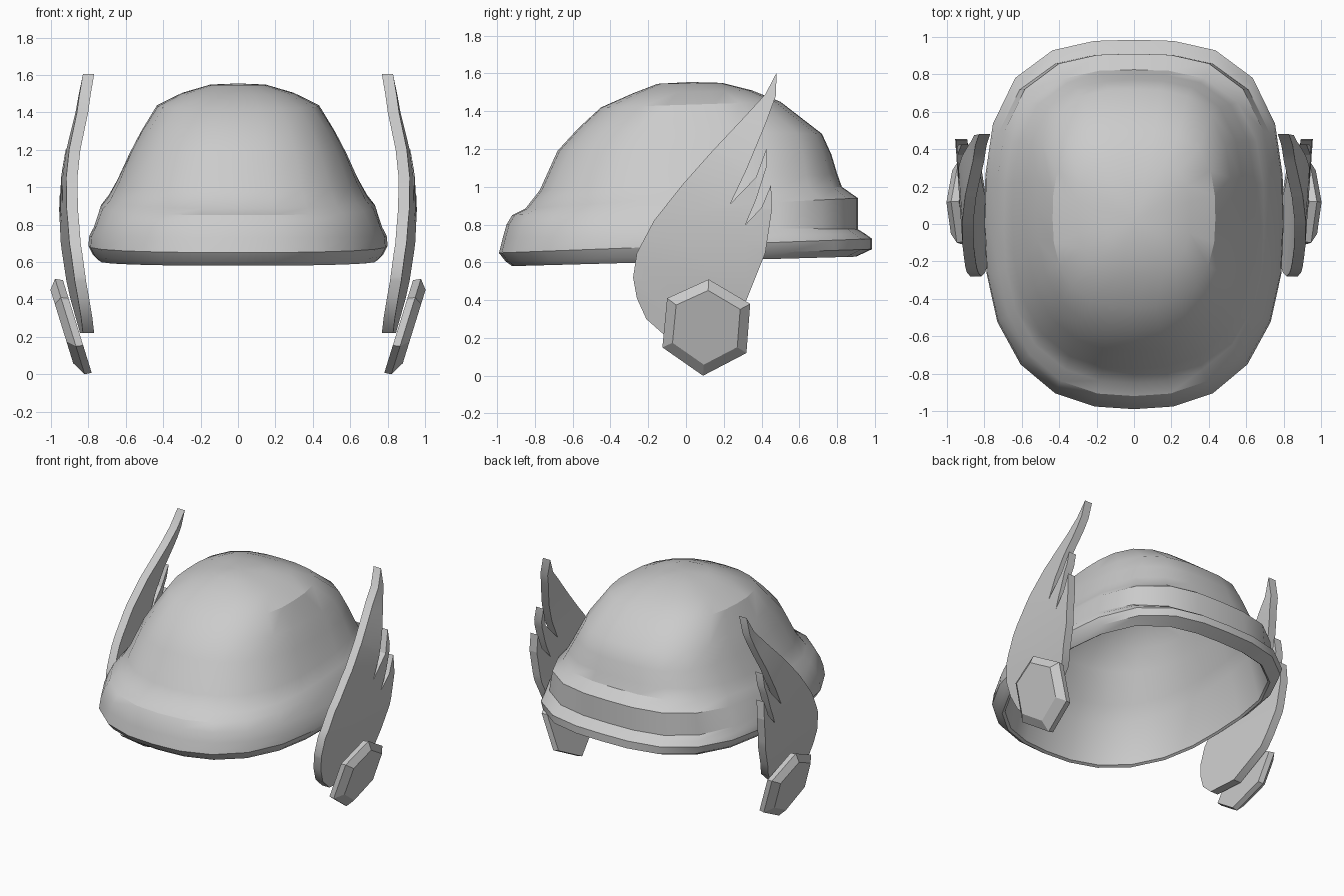
import bpy, bmesh, math
from mathutils import Vector

if "Cube" in bpy.data.objects:
    bpy.data.objects.remove(bpy.data.objects["Cube"])

GREY = (0.6, 0.6, 0.6, 1)
mat = bpy.data.materials.new("plain_grey")
mat.use_nodes = True
mat.diffuse_color = GREY
mat.node_tree.nodes["Principled BSDF"].inputs["Base Color"].default_value = GREY


def finish(name, bm, angle):
    bmesh.ops.recalc_face_normals(bm, faces=bm.faces)
    mesh = bpy.data.meshes.new(name)
    bm.to_mesh(mesh)
    bm.free()
    mesh.materials.append(mat)
    ob = bpy.data.objects.new(name, mesh)
    bpy.context.collection.objects.link(ob)
    bpy.ops.object.select_all(action='DESELECT')
    ob.select_set(True)
    bpy.context.view_layer.objects.active = ob
    bpy.ops.object.shade_smooth_by_angle(angle=math.radians(angle))
    return ob


def lerp_table(table, t):
    for (t0, v0), (t1, v1) in zip(table, table[1:]):
        if t <= t1:
            return v0 + (v1 - v0) * (t - t0) / (t1 - t0)
    return table[-1][1]


def oval(a, front, back, z_front, z_back, angle):
    """Point on a squarish oval that tilts from front to back."""
    c, s = math.cos(angle), math.sin(angle)
    n = 3.0 if s > 0 else 2.5
    r = (abs(c) ** n + abs(s) ** n) ** (-1 / n)
    t = (s * r + 1) / 2
    return Vector((a * c * r, front + (back - front) * t, z_front + (z_back - z_front) * t))


def bridge(bm, lower, upper):
    n = len(lower)
    for i in range(n):
        j = (i + 1) % n
        bm.faces.new((lower[i], lower[j], upper[j], upper[i]))


# Helmet shell: half width, front y, back y, front z, back z for each ring
rim_rings = [
    (0.74, -0.92, 0.90, 0.58, 0.63),
    (0.775, -0.955, 0.985, 0.605, 0.67),
    (0.80, -0.99, 0.985, 0.65, 0.725),
    (0.795, -0.97, 0.95, 0.73, 0.75),
    (0.77, -0.95, 0.91, 0.80, 0.775),
]
# The first dome ring is the top edge of the raised back band
dome_rings = [
    (0.735, -0.92, 0.91, 0.85, 0.94),
    (0.695, -0.85, 0.825, 0.885, 1.00),
    (0.65, -0.775, 0.80, 0.98, 1.07),
    (0.58, -0.68, 0.77, 1.19, 1.17),
    (0.52, -0.57, 0.72, 1.31, 1.28),
    (0.435, -0.45, 0.50, 1.42, 1.45),
    (0.30, -0.28, 0.35, 1.495, 1.51),
    (0.15, -0.15, 0.19, 1.545, 1.55),
]
WALL = 0.02
lining = [(a - WALL, f + WALL, b - WALL, zf - 0.01, zb - 0.01) for a, f, b, zf, zb in dome_rings[1:]]
lining = [(0.725, -0.90, 0.888, 0.59, 0.64)] + lining
SEG = 24
bm = bmesh.new()


def add_rings(rows):
    rings = [[bm.verts.new(oval(*row, math.tau * i / SEG)) for i in range(SEG)] for row in rows]
    for low, high in zip(rings, rings[1:]):
        bridge(bm, low, high)
    top = sum((v.co for v in rings[-1]), Vector()) / SEG
    tip = bm.verts.new(top + Vector((0, 0, 0.007)))
    for i in range(SEG):
        bm.faces.new((rings[-1][i], rings[-1][(i + 1) % SEG], tip))
    return rings[0]


bridge(bm, add_rings(rim_rings + dome_rings), add_rings(lining))
shell = finish("helmet_shell", bm, 30)

# Keep the dome and brow soft, the rim and back band crisp
sharp = shell.data.attributes["sharp_edge"].data
for edge in shell.data.edges:
    mid = sum((shell.data.vertices[i].co for i in edge.vertices), Vector()) / 2
    if mid.z > 0.965 or (mid.y < 0.5 and mid.z > 0.74):
        sharp[edge.index].value = False

# Feathered wing outline as (y, z), and its outward bow by height
wing = [
    (-0.12, 0.22), (-0.21, 0.30), (-0.26, 0.41), (-0.28, 0.52), (-0.26, 0.65), (-0.17, 0.82),
    (-0.02, 1.01), (0.14, 1.19), (0.30, 1.36), (0.42, 1.49), (0.48, 1.605),
    (0.475, 1.48), (0.42, 1.33), (0.32, 1.09), (0.235, 0.91),
    (0.37, 1.05), (0.425, 1.20), (0.425, 1.10), (0.37, 0.93), (0.315, 0.80),
    (0.40, 0.89), (0.45, 1.01), (0.455, 0.88), (0.42, 0.65), (0.32, 0.40), (0.10, 0.22)]
bow = [(0.22, 0.855), (0.5, 0.91), (0.7, 0.935), (0.88, 0.942), (1.05, 0.935),
       (1.2, 0.91), (1.4, 0.855), (1.61, 0.812)]


def build_wing(name, side):
    bm = bmesh.new()
    face = bm.faces.new([bm.verts.new((0, y, z)) for y, z in wing])
    made = bmesh.ops.extrude_face_region(bm, geom=[face])["geom"]
    for v in made:
        if isinstance(v, bmesh.types.BMVert):
            v.co.x = -0.06
    bmesh.ops.triangulate(bm, faces=[f for f in bm.faces if len(f.verts) > 4])
    for z, _ in bow[1:-1]:
        bmesh.ops.bisect_plane(bm, geom=bm.verts[:] + bm.edges[:] + bm.faces[:],
                               plane_co=(0, 0, z), plane_no=(0, 0, 1))
    for v in bm.verts:
        flare = 0.07 * (v.co.y - 0.25)
        v.co.x = side * (v.co.x + lerp_table(bow, v.co.z) + flare)
    finish(name, bm, 35)


# Six-sided stud with a bevelled front, leaning outwards at the top
stud = [(0.12, 0.51), (0.34, 0.38), (0.32, 0.12), (0.09, 0.0), (-0.125, 0.15), (-0.10, 0.41)]
centre = Vector((0.108, 0.255))


def build_stud(name, side):
    bm = bmesh.new()
    loops = []
    for depth, scale in ((0, 0.97), (0.04, 1), (0.083, 0.77)):
        loop = []
        for p in stud:
            y, z = centre + (Vector(p) - centre) * scale
            loop.append(bm.verts.new((side * (0.78 + 0.31 * z + depth), y, z)))
        loops.append(loop)
    for low, high in zip(loops, loops[1:]):
        bridge(bm, low, high)
    bm.faces.new(loops[0])
    bm.faces.new(loops[-1])
    finish(name, bm, 15)


for label, side in (("left", 1), ("right", -1)):
    build_wing(label + "_wing", side)
    build_stud(label + "_stud", side)
